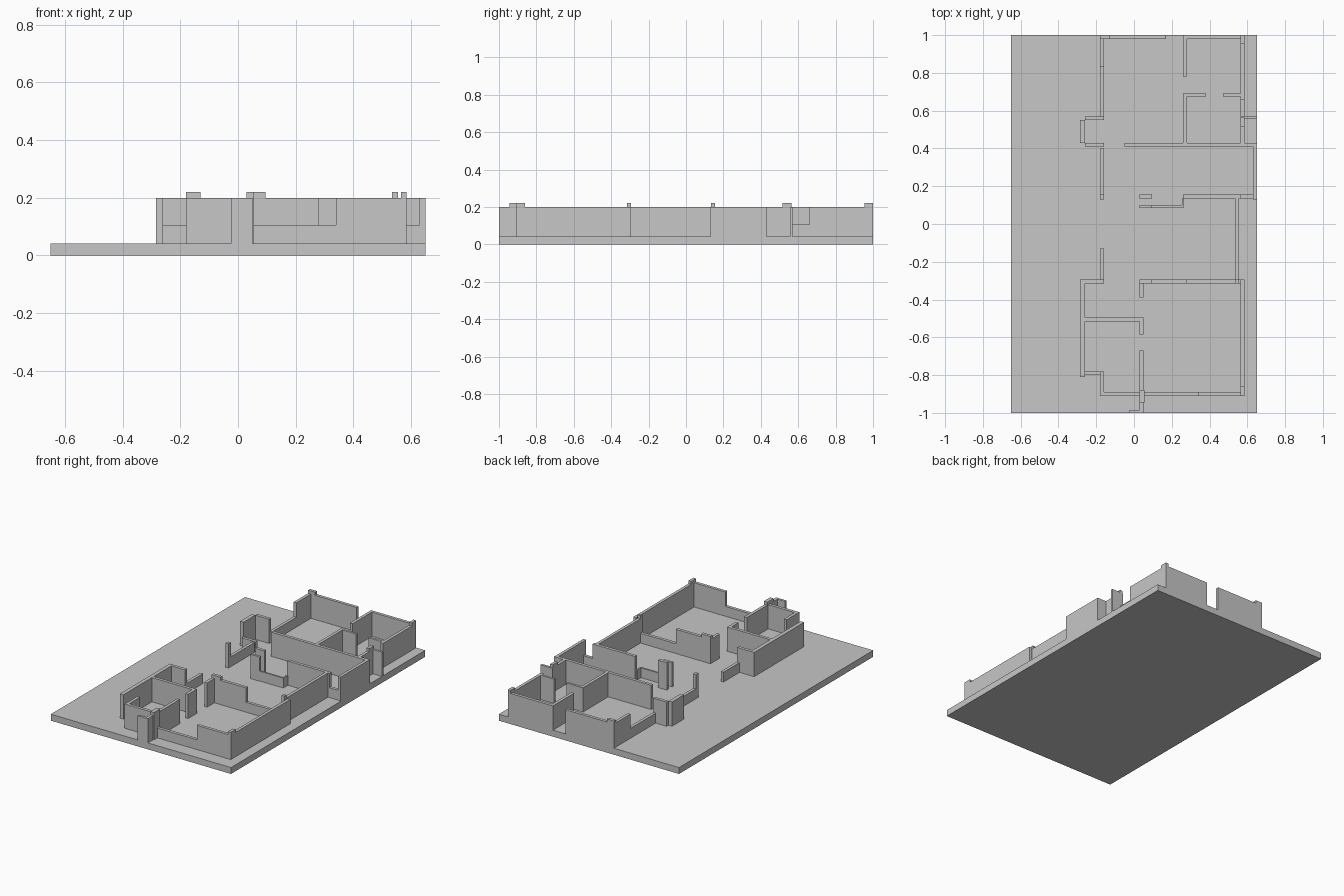
import bpy, bmesh

FLOOR, LOW, FULL, POST = 0.042, 0.106, 0.20, 0.22

mat = bpy.data.materials.new("plain grey")
mat.diffuse_color = (0.57, 0.57, 0.57, 1)


def blocks(name, rects, z0, z1):
    """One object made of upright boxes, each given as x0, x1, y0, y1."""
    bm = bmesh.new()
    for x0, x1, y0, y1 in rects:
        cube = bmesh.ops.create_cube(bm, size=1)["verts"]
        for v in cube:
            v.co.x = x0 if v.co.x < 0 else x1
            v.co.y = y0 if v.co.y < 0 else y1
            v.co.z = z0 if v.co.z < 0 else z1
    mesh = bpy.data.meshes.new(name)
    bm.to_mesh(mesh)
    bm.free()
    mesh.materials.append(mat)
    obj = bpy.data.objects.new(name, mesh)
    bpy.context.collection.objects.link(obj)
    return obj


# Ground slab
blocks("floor_slab", [(-0.65, 0.65, -1, 1)], 0, FLOOR)

# Full-height walls of the front rooms
blocks("front_room_walls", [
    (-0.18, 0.03, -0.91, -0.89),     # front wall, left
    (0.34, 0.585, -0.91, -0.89),     # front wall, right
    (-0.025, 0.05, -1.0, -0.985),    # porch return
    (0.03, 0.05, -0.985, -0.67),     # hall partition
    (0.03, 0.05, -0.585, -0.495),
    (0.03, 0.05, -0.39, -0.315),
    (-0.26, 0.03, -0.515, -0.495),   # cross wall
    (-0.18, -0.16, -0.89, -0.78),    # left wall
    (-0.285, -0.26, -0.81, -0.315),  # left bay
    (-0.285, -0.16, -0.315, -0.295),
    (0.03, 0.28, -0.315, -0.295),    # wall to the middle room
    (0.565, 0.585, -0.89, -0.295),   # right wall
], FLOOR, FULL)

# Full-height walls of the middle room
blocks("middle_room_walls", [
    (0.535, 0.555, -0.315, 0.135),
    (0.26, 0.565, 0.135, 0.155),
    (0.63, 0.65, 0.13, 0.43),
    (0.03, 0.095, 0.085, 0.10),
    (-0.18, -0.16, 0.13, 0.155),
], FLOOR, FULL)

# Full-height walls of the back rooms
blocks("back_room_walls", [
    (-0.05, 0.26, 0.41, 0.43),       # cross wall
    (0.26, 0.63, 0.41, 0.43),
    (0.26, 0.28, 0.43, 0.69),        # partition with door gap
    (0.26, 0.28, 0.78, 0.98),
    (0.28, 0.38, 0.675, 0.69),       # small room wall with door gap
    (0.47, 0.565, 0.675, 0.69),
    (0.565, 0.585, 0.66, 0.98),      # right wall
    (0.565, 0.585, 0.43, 0.57),
    (0.585, 0.65, 0.555, 0.57),
    (-0.18, 0.17, 0.98, 1.0),        # back wall with door gap
    (0.26, 0.585, 0.98, 1.0),
    (-0.18, -0.16, 0.83, 0.98),      # left wall
    (-0.26, -0.16, 0.55, 0.57),      # left bay
    (-0.285, -0.26, 0.43, 0.55),
], FLOOR, FULL)

# Low walls under window openings
blocks("window_sill_walls", [
    (0.055, 0.34, -0.91, -0.89),
    (-0.26, -0.18, -0.80, -0.78),
    (0.28, 0.565, -0.315, -0.295),
    (-0.18, -0.16, -0.295, -0.13),
    (-0.18, -0.16, 0.155, 0.40),
    (0.095, 0.265, 0.088, 0.10),
    (0.255, 0.265, 0.10, 0.135),
    (0.565, 0.63, 0.135, 0.155),
    (-0.26, -0.16, 0.41, 0.43),
    (0.565, 0.585, 0.57, 0.66),
    (-0.18, -0.16, 0.57, 0.83),
], FLOOR, LOW)

# Slightly taller posts at wall ends and corners
blocks("corner_posts", [
    (0.03, 0.055, -0.945, -0.88),
    (0.565, 0.585, -0.91, -0.86),
    (0.03, 0.095, -0.315, -0.295),
    (0.535, 0.555, -0.315, -0.295),
    (0.03, 0.095, 0.135, 0.155),
    (0.565, 0.585, 0.515, 0.565),
    (0.565, 0.585, 0.955, 1.0),
    (-0.18, -0.13, 0.98, 1.0),
], FLOOR, POST)
